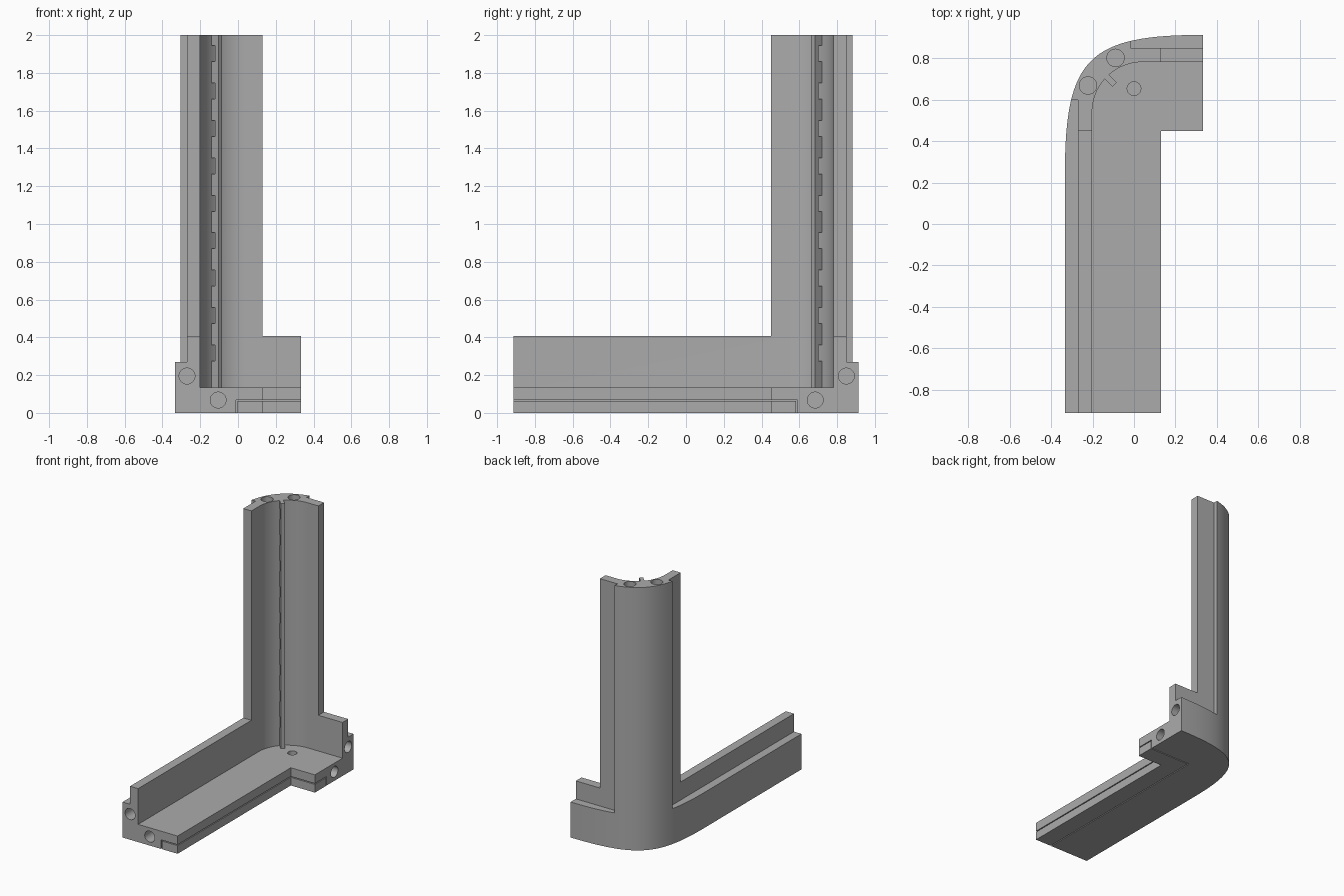
import bpy, bmesh, math
from mathutils import Vector, Matrix

if "Cube" in bpy.data.objects:
    bpy.data.objects.remove(bpy.data.objects["Cube"])

grey = bpy.data.materials.new("plain grey")
grey.use_nodes = True
colour = (0.41, 0.41, 0.41, 1)
grey.diffuse_color = colour
grey.node_tree.nodes["Principled BSDF"].inputs["Base Color"].default_value = colour

# Main dimensions
LEFT, RIGHT, FRONT, BACK = -0.333, 0.333, -0.912, 0.912
INNER_X, FLOOR, LEDGE, WALL, TOP = 0.13, 0.135, 0.27, 0.407, 2.0
COVER_TOP, GAP, FAR = 0.062, 0.007, 3.0
SUM = LEFT + BACK          # the corner is mirrored about x + y = SUM


def mirrored(points):
    """Reflect plan points across the corner diagonal."""
    return [(SUM - y, SUM - x) for x, y in points]


def prism(name, points, z0, z1):
    """Extrude a plan outline between two heights."""
    bm = bmesh.new()
    face = bm.faces.new([bm.verts.new((x, y, z0)) for x, y in points])
    up = bmesh.ops.extrude_face_region(bm, geom=[face])["geom"]
    verts = [v for v in up if isinstance(v, bmesh.types.BMVert)]
    bmesh.ops.translate(bm, verts=verts, vec=(0, 0, z1 - z0))
    bmesh.ops.recalc_face_normals(bm, faces=bm.faces)
    return finish(name, bm)


def finish(name, bm):
    mesh = bpy.data.meshes.new(name)
    bm.to_mesh(mesh)
    bm.free()
    mesh.materials.append(grey)
    obj = bpy.data.objects.new(name, mesh)
    bpy.context.collection.objects.link(obj)
    return obj


def rect(x0, y0, x1, y1):
    return [(x0, y0), (x1, y0), (x1, y1), (x0, y1)]


def bore(centre, axis, radius, depth):
    """Round blind-hole cutter, centred on a surface point."""
    bm = bmesh.new()
    turn = Vector(axis).to_track_quat("Z", "Y").to_matrix().to_4x4()
    bmesh.ops.create_cone(bm, cap_ends=True, segments=32, radius1=radius, radius2=radius,
                          depth=depth * 2, matrix=Matrix.Translation(centre) @ turn)
    return finish("bore_cutter", bm)


def cut(obj, cutters):
    """Subtract the cutters, bake the result and remove them."""
    for c in cutters:
        c.hide_render = True
        mod = obj.modifiers.new("cut", "BOOLEAN")
        mod.operation, mod.solver, mod.object = "DIFFERENCE", "EXACT", c
    graph = bpy.context.evaluated_depsgraph_get()
    mesh = bpy.data.meshes.new_from_object(obj.evaluated_get(graph))
    obj.modifiers.clear()
    obj.data = mesh
    for c in cutters:
        bpy.data.objects.remove(c)


# Outer corner sweep
span, pull = RIGHT - LEFT, 0.83
start, end = Vector((LEFT, BACK - span)), Vector((RIGHT, BACK))
h1, h2 = Vector((LEFT, BACK - span * (1 - pull))), Vector((LEFT + span * (1 - pull), BACK))
sweep = []
for i in range(33):
    t = i / 32
    p = start * (1 - t)**3 + h1 * 3 * t * (1 - t)**2 + h2 * 3 * t * t * (1 - t) + end * t**3
    sweep.append(tuple(p))

outline = [(INNER_X, FRONT), (LEFT, FRONT)] + sweep
outline += [(RIGHT, SUM - INNER_X), (INNER_X, SUM - INNER_X)]
body = prism("corner_frame", outline, 0, TOP)

# Inside cavity with a rounded corner
inside, radius = -0.202, 0.242
cx, cy = inside + radius, SUM - inside - radius
arc = [(cx + radius * math.cos(a), cy + radius * math.sin(a))
       for a in (math.pi - math.pi / 2 * i / 20 for i in range(21))]
cavity = [(inside, -FAR)] + arc + [(FAR, SUM - inside), (FAR, -FAR)]
cut(body, [prism("cavity_cutter", cavity, FLOOR, FAR)])

# Outer ledges, and the low walls either side of the tall column
for points, z in ((rect(-FAR, -FAR, -0.27, 0.597), LEDGE),
                  (rect(-FAR, -FAR, FAR, SUM - INNER_X), WALL)):
    cut(body, [prism("cutter", points, z, FAR)])
    cut(body, [prism("cutter", mirrored(points), z, FAR)])

# Recess under the floor for the cover strip
def strip(x, reach):
    return [(x, FRONT - reach), (INNER_X + reach, FRONT - reach),
            (INNER_X + reach, SUM - INNER_X - reach), (RIGHT + reach, SUM - INNER_X - reach),
            (RIGHT + reach, SUM - x), (x, SUM - x)]


cut(body, [prism("recess_cutter", strip(-0.01, 0.05), -1, COVER_TOP + GAP)])
cover = prism("bottom_cover", strip(-0.01 + GAP, 0), 0, COVER_TOP)

# Dowel holes in the ends and top, and a small one in the floor
holes = [bore((0, 0.653, FLOOR), (0, 0, 1), 0.033, 0.06)]
for x, z in ((-0.27, 0.195), (-0.105, 0.068)):
    holes.append(bore((x, FRONT, z), (0, 1, 0), 0.042, 0.25))
    holes.append(bore((RIGHT, SUM - x, z), (1, 0, 0), 0.042, 0.25))
for x, y in [(-0.222, 0.668)] + mirrored([(-0.222, 0.668)]):
    holes.append(bore((x, y, TOP), (0, 0, 1), 0.042, 0.25))
for hole in holes:
    cut(body, [hole])

# Slotted fin along the inside corner
root = Vector((cx - radius * math.sqrt(0.5), cy + radius * math.sqrt(0.5)))
along, side = Vector((1, -1)).normalized(), Vector((1, 1)).normalized()


def fin_plan(a, b, half):
    return [tuple(root + along * u + side * v)
            for u, v in ((a, -half), (b, -half), (b, half), (a, half))]


fin = prism("slotted_fin", fin_plan(-0.01, 0.053, 0.014), FLOOR, TOP)
for i in range(9):
    z = 0.275 + i * 0.198
    cut(fin, [prism("slot_cutter", fin_plan(-0.001, 0.026, 0.05), z, z + 0.085)])

# Smooth the curved faces, keep edges crisp
bpy.ops.object.select_all(action="DESELECT")
for obj in (body, cover, fin):
    obj.select_set(True)
bpy.context.view_layer.objects.active = body
bpy.ops.object.shade_smooth_by_angle(angle=math.radians(30))
